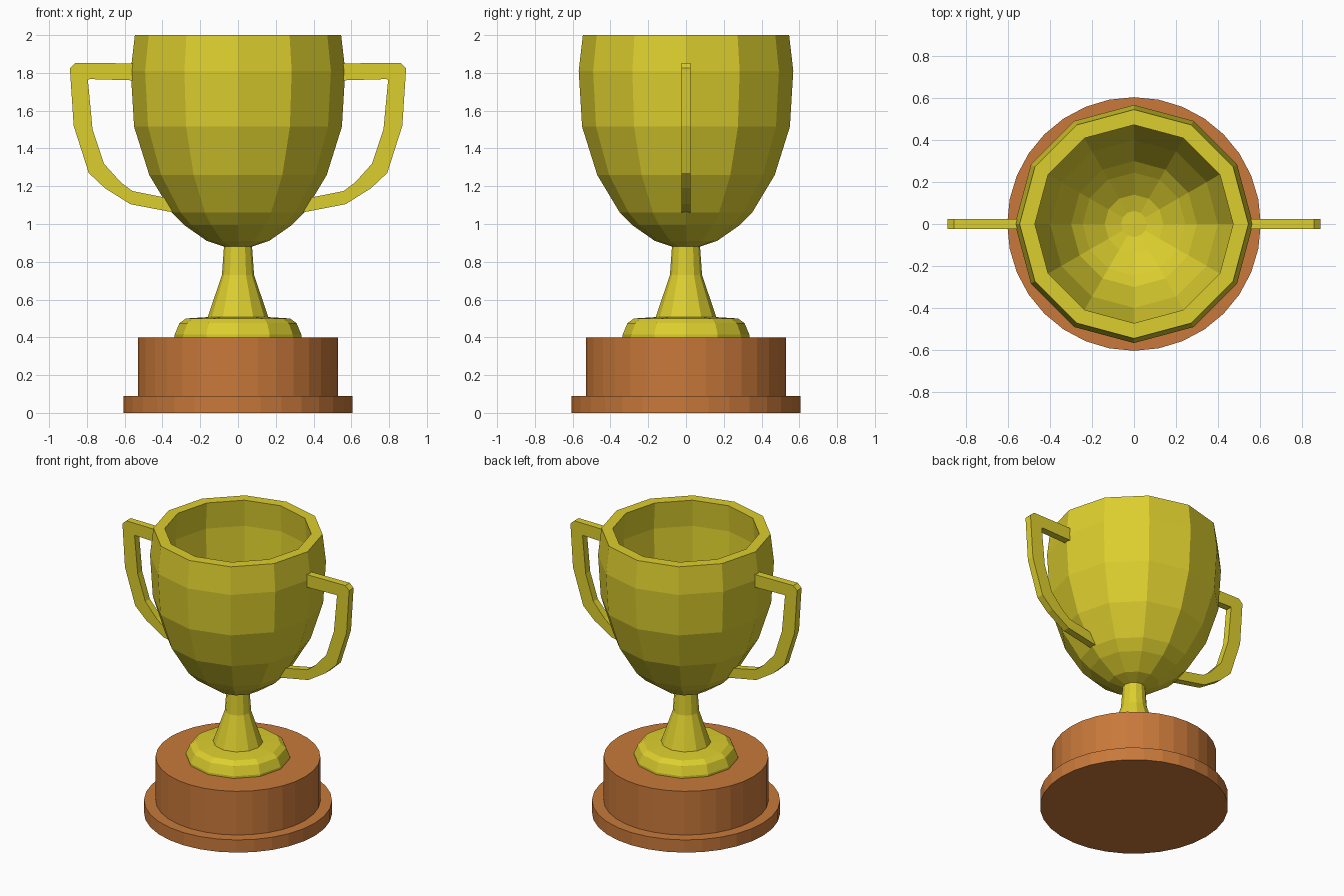
import bpy, bmesh
from math import cos, sin, tau

if "Cube" in bpy.data.objects:
    bpy.data.objects.remove(bpy.data.objects["Cube"])


def material(name, color):
    mat = bpy.data.materials.new(name)
    mat.diffuse_color = color
    mat.use_nodes = True
    mat.node_tree.nodes["Principled BSDF"].inputs["Base Color"].default_value = mat.diffuse_color
    return mat


gold = material("gold", (0.72, 0.62, 0.027, 1))
wood = material("wood", (0.58, 0.19, 0.042, 1))


def add_object(name, bm, mat):
    bmesh.ops.recalc_face_normals(bm, faces=bm.faces)
    mesh = bpy.data.meshes.new(name)
    bm.to_mesh(mesh)
    bm.free()
    mesh.materials.append(mat)
    obj = bpy.data.objects.new(name, mesh)
    bpy.context.collection.objects.link(obj)
    return obj


def lathe(name, profile, sides, mat):
    """Revolve (radius, z) points around z and cap both ends."""
    bm = bmesh.new()
    rings = [[bm.verts.new((r * cos(tau * i / sides), r * sin(tau * i / sides), z))
              for i in range(sides)] for r, z in profile]
    for a, b in zip(rings, rings[1:]):
        for i in range(sides):
            j = (i + 1) % sides
            bm.faces.new((a[i], a[j], b[j], b[i]))
    bm.faces.new(rings[0])
    bm.faces.new(rings[-1])
    return add_object(name, bm, mat)


def handle(name, side, outer, inner, half_depth, mat):
    """Strip between an outer and an inner path, thickened along y."""
    bm = bmesh.new()
    rings = []
    for (xo, zo), (xi, zi) in zip(outer, inner):
        rings.append([bm.verts.new((side * x, y, z)) for x, y, z in (
            (xo, -half_depth, zo), (xo, half_depth, zo),
            (xi, half_depth, zi), (xi, -half_depth, zi))])
    for a, b in zip(rings, rings[1:]):
        for i in range(4):
            j = (i + 1) % 4
            bm.faces.new((a[i], a[j], b[j], b[i]))
    bm.faces.new(rings[0])
    bm.faces.new(rings[-1])
    return add_object(name, bm, mat)


# Stepped round plinth
lathe("plinth", [(0.605, 0), (0.605, 0.09), (0.53, 0.09), (0.53, 0.4)], 32, wood)

# Rounded foot and flared stem
lathe("foot", [(0.335, 0.4), (0.335, 0.415), (0.31, 0.475), (0.275, 0.5),
               (0.16, 0.507)], 12, gold)
lathe("stem", [(0.163, 0.5), (0.085, 0.73), (0.074, 0.885)], 12, gold)

# Hollow bowl: outside going up, over the rim, then down the inside
lathe("bowl", [(0.074, 0.88), (0.164, 0.91), (0.286, 0.995), (0.35, 1.06),
               (0.47, 1.26), (0.55, 1.515), (0.568, 1.81), (0.546, 2.0),
               (0.473, 2.0), (0.49, 1.81), (0.472, 1.53), (0.4, 1.29),
               (0.3, 1.11), (0.245, 1.06), (0.14, 0.985), (0.062, 0.96)], 12, gold)

# Pair of handles
outer = [(0.54, 1.85), (0.86, 1.853), (0.89, 1.825), (0.87, 1.52),
         (0.79, 1.27), (0.705, 1.19), (0.57, 1.105), (0.31, 1.055)]
inner = [(0.54, 1.76), (0.78, 1.767), (0.795, 1.765), (0.77, 1.5),
         (0.71, 1.32), (0.62, 1.22), (0.56, 1.175), (0.36, 1.135)]
for label, side in (("left", -1), ("right", 1)):
    handle(label + "_handle", side, outer, inner, 0.025, gold)
